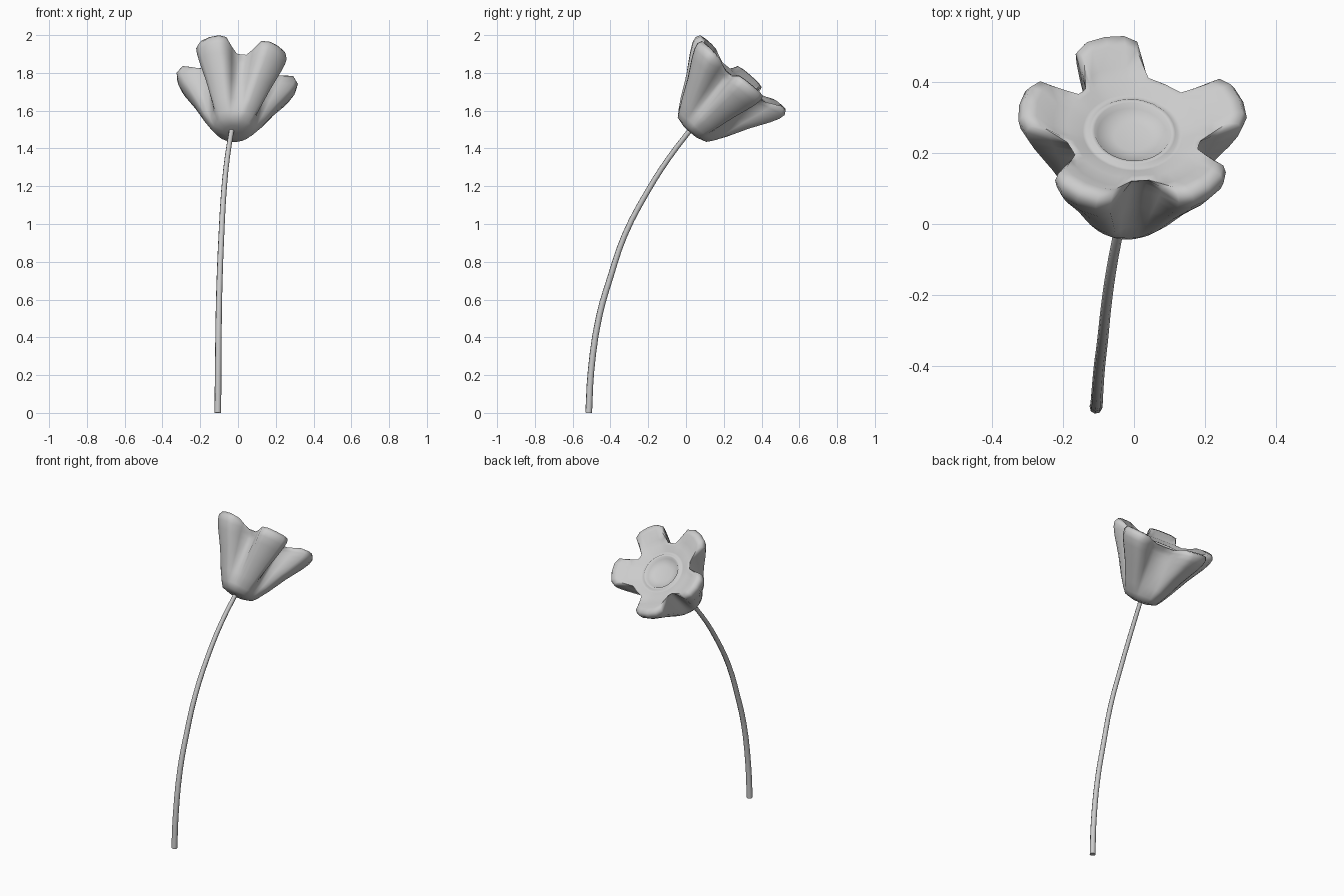
import bpy, bmesh, math
from mathutils import Vector, Matrix

if "Cube" in bpy.data.objects:
    bpy.data.objects.remove(bpy.data.objects["Cube"])

# Stem: tapered tube along a bending path
path = [(-.107, -.515, 0), (-.105, -.503, .22), (-.102, -.46, .51), (-.097, -.4, .72),
        (-.088, -.325, .94), (-.075, -.205, 1.17), (-.057, -.09, 1.35), (-.03, .04, 1.52)]
cu = bpy.data.curves.new("stem", 'CURVE')
cu.dimensions = '3D'
cu.bevel_depth = 0.018
cu.bevel_resolution = 2
cu.resolution_u = 3
cu.use_fill_caps = True
sp = cu.splines.new('BEZIER')
sp.bezier_points.add(len(path) - 1)
for i, (pt, co) in enumerate(zip(sp.bezier_points, path)):
    pt.co = co
    pt.radius = 1 - 0.26 * i / (len(path) - 1)
    pt.handle_left_type = pt.handle_right_type = 'AUTO'
bpy.context.collection.objects.link(bpy.data.objects.new("stem", cu))

# Frame of the tilted flower head
axis = Vector((.06, .65, .757)).normalized()
side = (Vector((1, 0, 0)) - axis * axis.x).normalized()
up = axis.cross(side)
frame = Matrix((side, up, axis)).transposed().to_4x4()
frame.translation = Vector((-.025, .032, 1.5))

# Five-lobed section: angle around the axis, share of petal radius
centres = [18, 105, 170, 241, 312]
half = [(10, .98), (17, .86), (22, .4), (28, .03)]
lobe = [(-a, f) for a, f in reversed(half)] + [(0, 1)] + half
section = []
for k, c in enumerate(centres):
    gap = (centres[(k + 1) % 5] - c) % 360 / 2
    section += [(math.radians(c + a), f) for a, f in lobe + [(gap, 0)]]

# Rings: notch radius, notch height, petal radius, petal height
rings = [(.05, -.015, .05, -.015), (.1, 0, .1, 0), (.123, .035, .125, .03),
         (.138, .10, .165, .09), (.15, .2, .228, .2), (.16, .28, .294, .3),
         (.165, .315, .318, .345), (.174, .34, .326, .378), (.188, .355, .312, .402),
         (.192, .362, .275, .402), (.187, .366, .225, .365), (.175, .364, .185, .362),
         (.14, .345, .14, .345), (.128, .342, .128, .342), (.12, .35, .12, .35),
         (.107, .35, .107, .35), (.098, .335, .098, .335), (.05, .325, .05, .325)]

# Flower: loft of the lobed rings, closed underneath and in the shallow cup
bm = bmesh.new()
loops = []
for rn, hn, rp, hp in rings:
    loops.append([bm.verts.new(((rn + (rp - rn) * f) * math.cos(t),
                                (rn + (rp - rn) * f) * math.sin(t),
                                hn + (hp - hn) * f)) for t, f in section])
n = len(section)
for a, b in zip(loops, loops[1:]):
    for i in range(n):
        j = (i + 1) % n
        bm.faces.new((a[i], a[j], b[j], b[i]))
for loop in (loops[0], loops[-1]):
    bm.faces.new(loop)
bmesh.ops.recalc_face_normals(bm, faces=bm.faces)
bm.transform(frame)
me = bpy.data.meshes.new("flower_head")
bm.to_mesh(me)
bm.free()
flower = bpy.data.objects.new("flower_head", me)
bpy.context.collection.objects.link(flower)
bpy.context.view_layer.objects.active = flower
flower.select_set(True)
bpy.ops.object.shade_smooth_by_angle(angle=math.radians(75))
